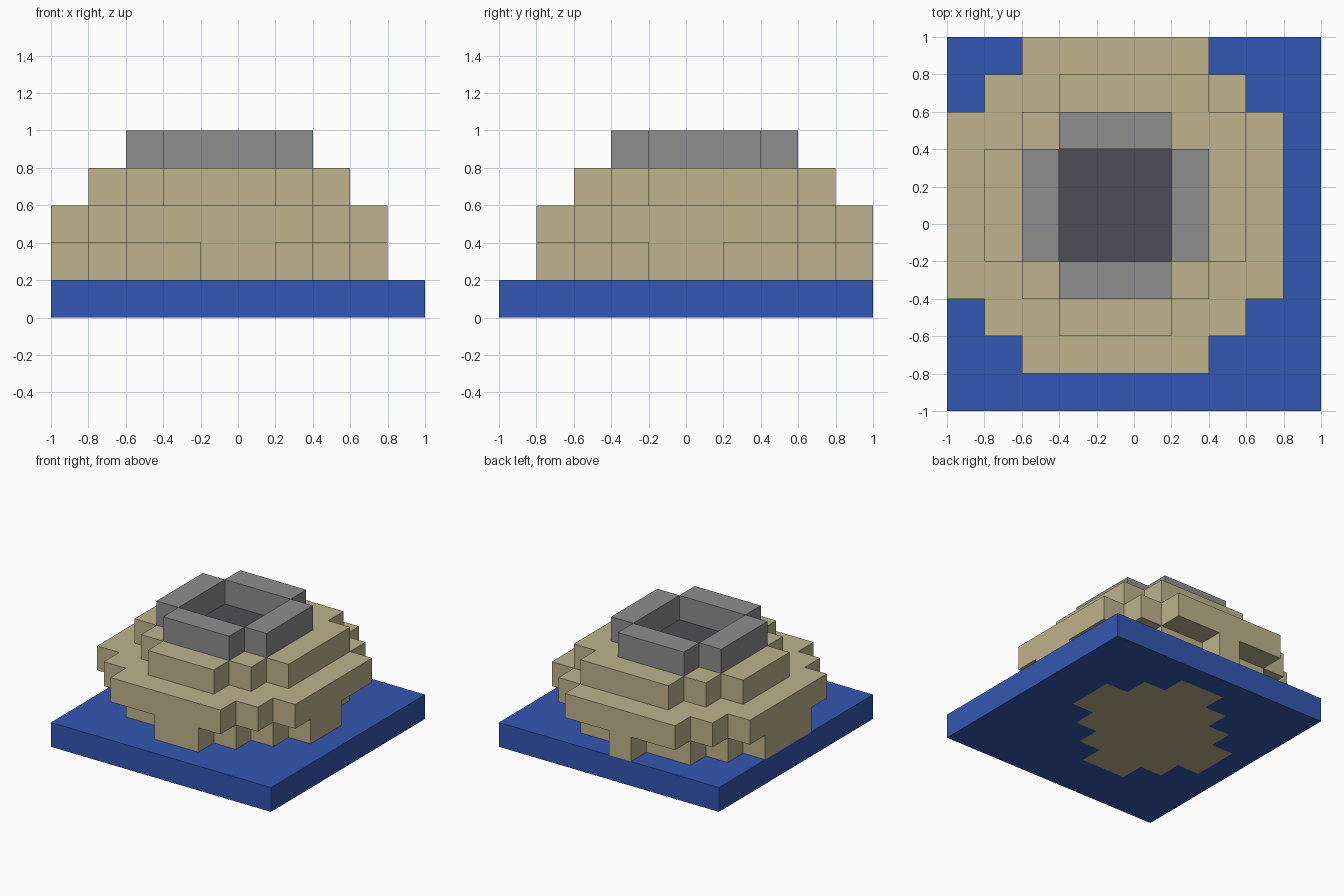
import bpy
import bmesh
from math import radians

cube = bpy.data.objects.get("Cube")
if cube:
    bpy.data.objects.remove(cube, do_unlink=True)

STEP = 0.2   # edge length of one block
GRID = 10    # blocks along each side of the base


def material(name, rgb):
    linear = [((c / 255 + 0.055) / 1.055) ** 2.4 for c in rgb] + [1.0]
    mat = bpy.data.materials.new(name)
    mat.use_nodes = True
    mat.diffuse_color = linear
    bsdf = next(n for n in mat.node_tree.nodes if n.type == 'BSDF_PRINCIPLED')
    bsdf.inputs["Base Color"].default_value = linear
    bsdf.inputs["Roughness"].default_value = 0.9
    return mat


def cells(first_row, spans):
    """Block cells from one (start, end) column span per row, front to back."""
    return {(i, first_row + r) for r, (a, b) in enumerate(spans) for i in range(a, b)}


def slab(name, plan, level, mat):
    """Extrude a plan of square cells into a layer one block high."""
    bm = bmesh.new()
    verts = {}

    def corner(i, j):
        if (i, j) not in verts:
            verts[i, j] = bm.verts.new((i * STEP - 1, j * STEP - 1, level * STEP))
        return verts[i, j]

    for i, j in sorted(plan):
        bm.faces.new([corner(i, j), corner(i + 1, j), corner(i + 1, j + 1), corner(i, j + 1)])
    top = bmesh.ops.extrude_face_region(bm, geom=bm.faces[:], use_keep_orig=True)["geom"]
    bmesh.ops.translate(bm, verts=[g for g in top if isinstance(g, bmesh.types.BMVert)],
                        vec=(0, 0, STEP))
    bmesh.ops.recalc_face_normals(bm, faces=bm.faces[:])
    bmesh.ops.dissolve_limit(bm, angle_limit=radians(1), verts=bm.verts[:], edges=bm.edges[:])
    mesh = bpy.data.meshes.new(name)
    bm.to_mesh(mesh)
    bm.free()
    mesh.materials.append(mat)
    obj = bpy.data.objects.new(name, mesh)
    bpy.context.collection.objects.link(obj)
    return obj


blue = material("water blue", (52, 87, 178))
sand = material("sand", (190, 179, 140))
grey = material("stone grey", (142, 142, 142))
dark = material("dark stone", (78, 77, 82))

# Plans of each layer
root = cells(2, [(3, 5), (2, 6), (1, 7), (1, 8), (2, 8), (3, 7), (4, 6)])
foot = cells(1, [(4, 6), (2, 7), (1, 8), (0, 9), (0, 9), (0, 8), (1, 8), (2, 7), (4, 5)])
wide = cells(1, [(2, 7), (1, 8)] + [(0, 9)] * 5 + [(1, 8), (2, 7)])
upper = cells(2, [(3, 6), (2, 7)] + [(1, 8)] * 3 + [(2, 8), (3, 7)])
floor = cells(4, [(3, 6)] * 3)
water = cells(0, [(0, GRID)] * GRID) - root

# Water plate with the sand root set into it
slab("water_plate", water, 0, blue)
slab("sand_root", root, 0, sand)

# Sand mound
slab("mound_foot", foot, 1, sand)
slab("mound_wide_tier", wide, 2, sand)
slab("mound_upper_tier", upper - floor, 3, sand)

# Sunken floor and the four rim walls
slab("crater_floor", floor, 3, dark)
slab("rim_front", cells(3, [(3, 6)]), 4, grey)
slab("rim_back", cells(7, [(3, 6)]), 4, grey)
slab("rim_right", cells(4, [(2, 3)] * 3), 4, grey)
slab("rim_left", cells(4, [(6, 7)] * 3), 4, grey)
